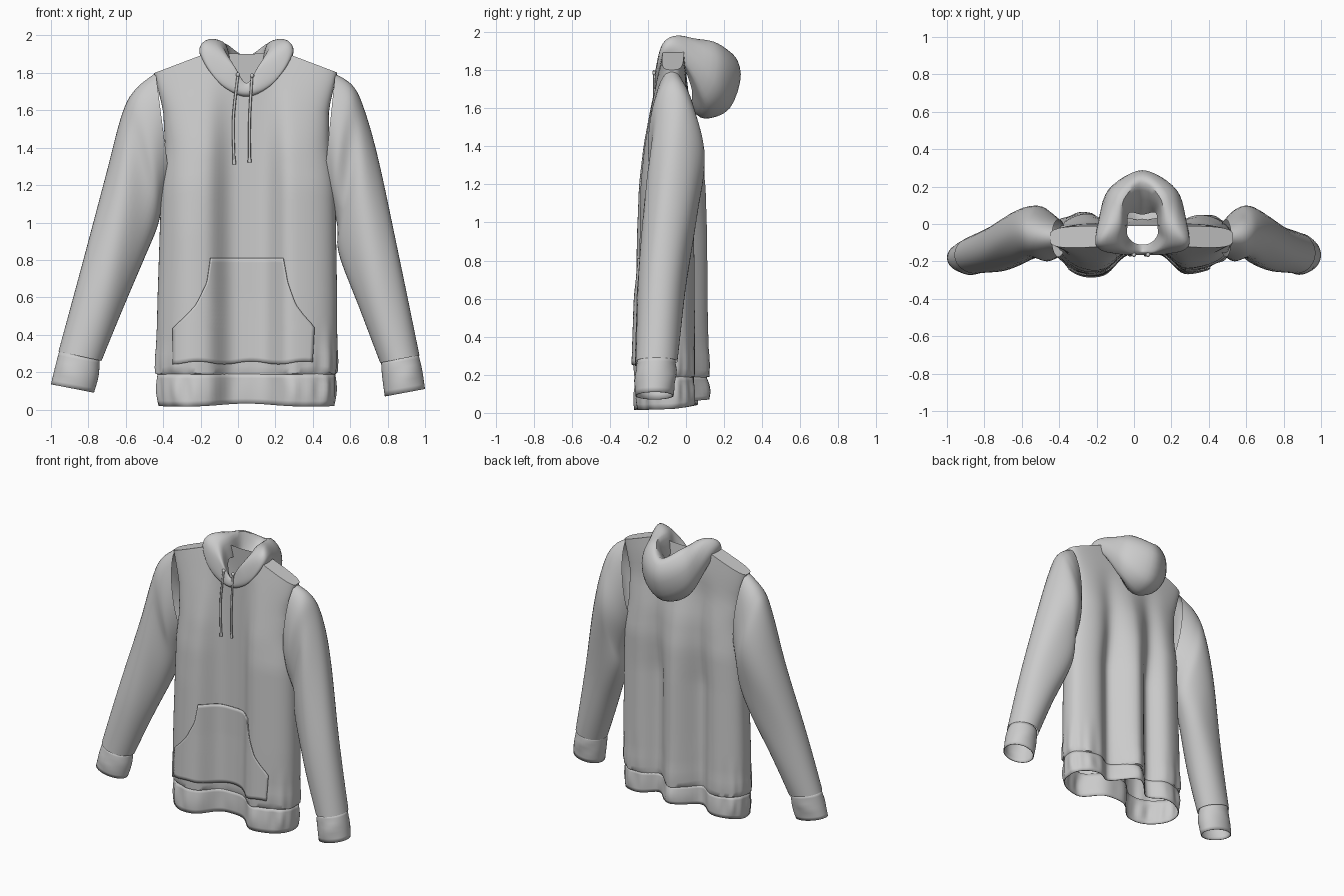
import bpy, bmesh, math
from mathutils import Vector

if "Cube" in bpy.data.objects:
    bpy.data.objects.remove(bpy.data.objects["Cube"])

CX = 0.045                                   # garment centre line


def mesh_object(name, verts, faces, thick=0):
    me = bpy.data.meshes.new(name)
    me.from_pydata(verts, [], faces)
    bm = bmesh.new()
    bm.from_mesh(me)
    bmesh.ops.remove_doubles(bm, verts=bm.verts, dist=1e-5)
    bmesh.ops.recalc_face_normals(bm, faces=bm.faces)
    bm.to_mesh(me)
    bm.free()
    ob = bpy.data.objects.new(name, me)
    bpy.context.collection.objects.link(ob)
    if thick:
        m = ob.modifiers.new("cloth", 'SOLIDIFY')
        m.thickness = thick
    bpy.ops.object.select_all(action='DESELECT')
    ob.select_set(True)
    bpy.context.view_layer.objects.active = ob
    bpy.ops.object.shade_smooth_by_angle(angle=math.radians(50))
    return ob


def loft(name, rows, closed=True, thick=0, extra=()):
    n = len(rows[0])
    faces = [(r * n + i, r * n + (i + 1) % n, (r + 1) * n + (i + 1) % n, (r + 1) * n + i)
             for r in range(len(rows) - 1) for i in range(n if closed else n - 1)]
    return mesh_object(name, [p for r in rows for p in r], faces + list(extra), thick)


def spline(pts, s, closed=False):
    """Catmull-Rom through number tuples, s counts control points."""
    n = len(pts)
    i = int(math.floor(s)) if closed else min(int(s), n - 2)
    f = s - i
    get = (lambda k: pts[k % n]) if closed else (lambda k: pts[max(0, min(n - 1, k))])
    a, b, c, d = (get(i + k) for k in (-1, 0, 1, 2))
    return [0.5 * (2*q + (r-p)*f + (2*p-5*q+4*r-t)*f*f + (3*q-p-3*r+t)*f**3)
            for p, q, r, t in zip(a, b, c, d)]


def table(rows, z):
    z = max(rows[0][0], min(rows[-1][0], z))
    for a, b in zip(rows, rows[1:]):
        if z <= b[0]:
            f = (z - a[0]) / (b[0] - a[0])
            return [p + (q - p) * f for p, q in zip(a[1:], b[1:])]


def bump(x, c, w, p=2):
    return math.exp(-abs((x - c) / w) ** p)


# Torso section: z, left x, right x, front y, back y
TORSO = [(0, -.42, .51, -.265, .1), (.2, -.44, .53, -.265, .1), (.6, -.43, .53, -.26, .095),
         (1.2, -.41, .52, -.25, .09), (1.4, -.39, .49, -.23, .065), (1.6, -.4, .485, -.19, .02),
         (1.8, -.45, .53, -.145, 0), (1.95, -.45, .53, -.11, -.015)]


def torso_y(x, z, front):
    xl, xr, yf, yb = table(TORSO, z)
    t = max(-1, min(1, (2 * x - xl - xr) / (xr - xl)))
    yc = -.075
    e = (1 - abs(t) ** 3) ** (.42 if z < 1.4 else max(.25, .42 - (z - 1.4) * .4))
    fade = max(0, min(1, (1.75 - z) / .8))
    if front:                                 # two lobes and a wide hollow between
        y = yc + (yf - yc) * e - .03 * fade * bump(x, -.29, .11) * e
        w = bump(x, .055, .165, 4)
        return y * (1 - w) + max(y, -.14) * w
    folds = max(bump(x, -.125, .085), bump(x, .225, .085))
    side = .025 * bump(x, .42, .13, 4) + .012 * bump(x, -.33, .13, 4)
    return yc + (yb - yc) * e - fade * e * (.11 * folds + side) + .02 * fade * bump(x, .05, .06)


def torso_pt(a, z, s=1, wave=0):
    xl, xr = table(TORSO, z)[:2]
    x = xl + (xr - xl) * (math.cos(a) + 1) / 2
    y = torso_y(x, z, math.sin(a) < 0)
    s += wave * math.sin(17 * a) * math.sin(5 * a + 1)
    return Vector((CX + (x - CX) * (1 + (s - 1) * .3), -.075 + (y + .075) * s, z))


# Torso with shoulder slope, neck opening and puffed lower edge
N, ROWS = 128, 34
angles = [2 * math.pi * i / N for i in range(N)]


def top_z(a):
    u = abs(.04 + .49 * math.cos(a) - CX)
    if u > .2:
        return 1.91 - (u - .2) / .29 * .11
    return 1.69 + .22 * (u / .2) ** 1.2 if math.sin(a) < 0 else 1.90 + .01 * u / .2


rows = [[torso_pt(a, .185, .92) for a in angles]]
for r in range(ROWS + 1):
    v = (r / ROWS) ** 1.15
    rows.append([torso_pt(a, .2 + .01 * math.sin(7 * a) * (1 - v) ** 20 + (top_z(a) - .2) * v,
                          1 + .02 * math.sin(min(1, v * 12) * math.pi),
                          .05 * max(0, 1 - v * 6)) for a in angles])
last = (ROWS + 1) * N
strip = []
for i in range(N // 2):
    if abs(.04 + .49 * math.cos(angles[i]) - CX) > .19:
        j, k = (N - i) % N, (N - i - 1) % N
        strip.append((last + i, last + i + 1, last + k, last + j) if i else (last, last + 1, last + k))
loft("torso", rows, extra=strip)

# Ribbed hem band
rows = []
for k in range(7):
    f = k / 6
    rows.append([])
    for a in angles:
        p = torso_pt(a, .195 - .175 * f, .93 + .1 * math.sin(f * 2.0), .06 * math.sin(math.pi * f))
        p.z += f * (.02 * bump(p.x, CX, .2) + (.03 if math.sin(a) > 0 else -.008) * abs(math.sin(a)))
        rows[-1].append(p)
loft("hem_band", rows, thick=.006)

# Front pouch pocket, draped on the torso: z, left x, right x
POCKET = [(.25, -.35, .40), (.44, -.35, .41), (.50, -.28, .355), (.56, -.225, .31),
          (.68, -.165, .265), (.81, -.145, .24)]
rows = []
for r in range(25):
    z = .25 + .56 * r / 24
    l, rt = table(POCKET, z)
    row = []
    for i in range(41):
        x = l + (rt - l) * i / 40
        puff = .006 * max(0, 1 - (z - .25) / .35)
        row.append((x, torso_y(x, z, True) - .011 - puff, z + .008 * math.sin(22 * x) * (1 - r / 24) ** 3))
    rows.append(row)
loft("front_pocket", rows, closed=False, thick=.006)

# Sleeves and cuffs: outer x, outer z, inner x, inner z, centre y, half depth
SLEEVES = {
    "right": ([(.52, 1.795, .46, 1.22, -.075, .1), (.61, 1.735, .485, 1.13, -.065, .135),
               (.67, 1.62, .53, .99, -.05, .14), (.75, 1.34, .54, .83, -.07, .14),
               (.865, .80, .65, .54, -.125, .125), (.97, .29, .76, .25, -.155, .11)],
              [(.965, .295, .765, .26, -.155, .1), (.985, .21, .77, .18, -.16, .108), (1.0, .11, .785, .07, -.165, .1)]),
    "left": ([(-.44, 1.8, -.365, 1.22, -.075, .1), (-.55, 1.71, -.40, 1.12, -.065, .135),
              (-.62, 1.58, -.43, .98, -.05, .14), (-.71, 1.24, -.50, .81, -.07, .14),
              (-.835, .77, -.615, .54, -.125, .125), (-.96, .31, -.73, .26, -.165, .1)],
             [(-.955, .315, -.74, .27, -.165, .09), (-.98, .22, -.745, .18, -.175, .095), (-1.0, .135, -.77, .09, -.18, .085)])}


def tube(name, keys, steps, fold, thick=0):
    rows = []
    for k in range(steps + 1):
        f = k / steps
        ox, oz, ix, iz, yc, hy = spline(keys, f * (len(keys) - 1))
        ring = []
        for i in range(40):
            a = 2 * math.pi * i / 40
            c, s = math.cos(a), math.sin(a)
            h = hy * (1 + fold * math.sin(3 * a + 9 * f) * math.sin(math.pi * f))
            ring.append(((ox + ix) / 2 + (ox - ix) / 2 * c, yc + h * s, (oz + iz) / 2 + (oz - iz) / 2 * c))
        rows.append(ring)
    loft(name, rows, thick=thick)


for side, (arm, cuff) in SLEEVES.items():
    tube(side + "_sleeve", arm, 30, .07)
    tube(side + "_cuff", cuff, 6, .04, .006)

# Lowered hood: half of the stations from front to back, each a section
# running from neck seam over the rolled rim to the inside
HOOD = [
    [(0, -.13, 1.67), (0, -.155, 1.68), (0, -.165, 1.70), (0, -.16, 1.73), (0, -.145, 1.745), (0, -.11, 1.71)],
    [(.08, -.13, 1.70), (.125, -.155, 1.73), (.135, -.16, 1.78), (.095, -.155, 1.83), (.06, -.145, 1.83), (.045, -.10, 1.74)],
    [(.18, -.11, 1.79), (.215, -.13, 1.83), (.245, -.12, 1.91), (.21, -.11, 1.955), (.12, -.09, 1.93), (.08, -.06, 1.81)],
    [(.19, -.04, 1.86), (.23, -.01, 1.83), (.235, 0, 1.91), (.18, 0, 1.975), (.11, -.01, 1.95), (.08, -.01, 1.82)],
    [(.13, .03, 1.70), (.155, .10, 1.63), (.185, .17, 1.72), (.165, .185, 1.87), (.10, .13, 1.95), (.07, .06, 1.78)],
    [(0, .02, 1.60), (0, .10, 1.545), (0, .23, 1.60), (0, .288, 1.78), (0, .22, 1.89), (0, .05, 1.73)]]
ring = HOOD + [[(-x, y, z) for x, y, z in st] for st in HOOD[4:0:-1]]
flat = [[c for p in st for c in p] for st in ring]
rows = []
for k in range(61):
    v = spline(flat, (k % 60) / 6, closed=True)
    pts = [(CX + v[i], v[i + 1], v[i + 2]) for i in range(0, 18, 3)]
    rows.append([spline(pts, j / 4) for j in range(21)])
loft("hood", rows, closed=False)

# Drawstrings with knotted tips
for name, path in (("left", [(.0, -.165, 1.79), (-.025, -.165, 1.55), (-.02, -.165, 1.31)]),
                   ("right", [(.075, -.165, 1.785), (.062, -.165, 1.55), (.062, -.165, 1.32)])):
    rows = []
    for k in range(21):
        x, y, z = spline(path, k / 10)
        rad = .007 if k < 19 else .010
        rows.append([(x + rad * math.cos(a * math.pi / 4), y + rad * math.sin(a * math.pi / 4), z) for a in range(8)])
    loft(name + "_drawstring", rows)
    bpy.ops.mesh.primitive_uv_sphere_add(segments=12, ring_count=8, radius=.012, location=path[0])
    bpy.context.object.name = name + "_eyelet_knot"
    bpy.ops.object.shade_smooth()
